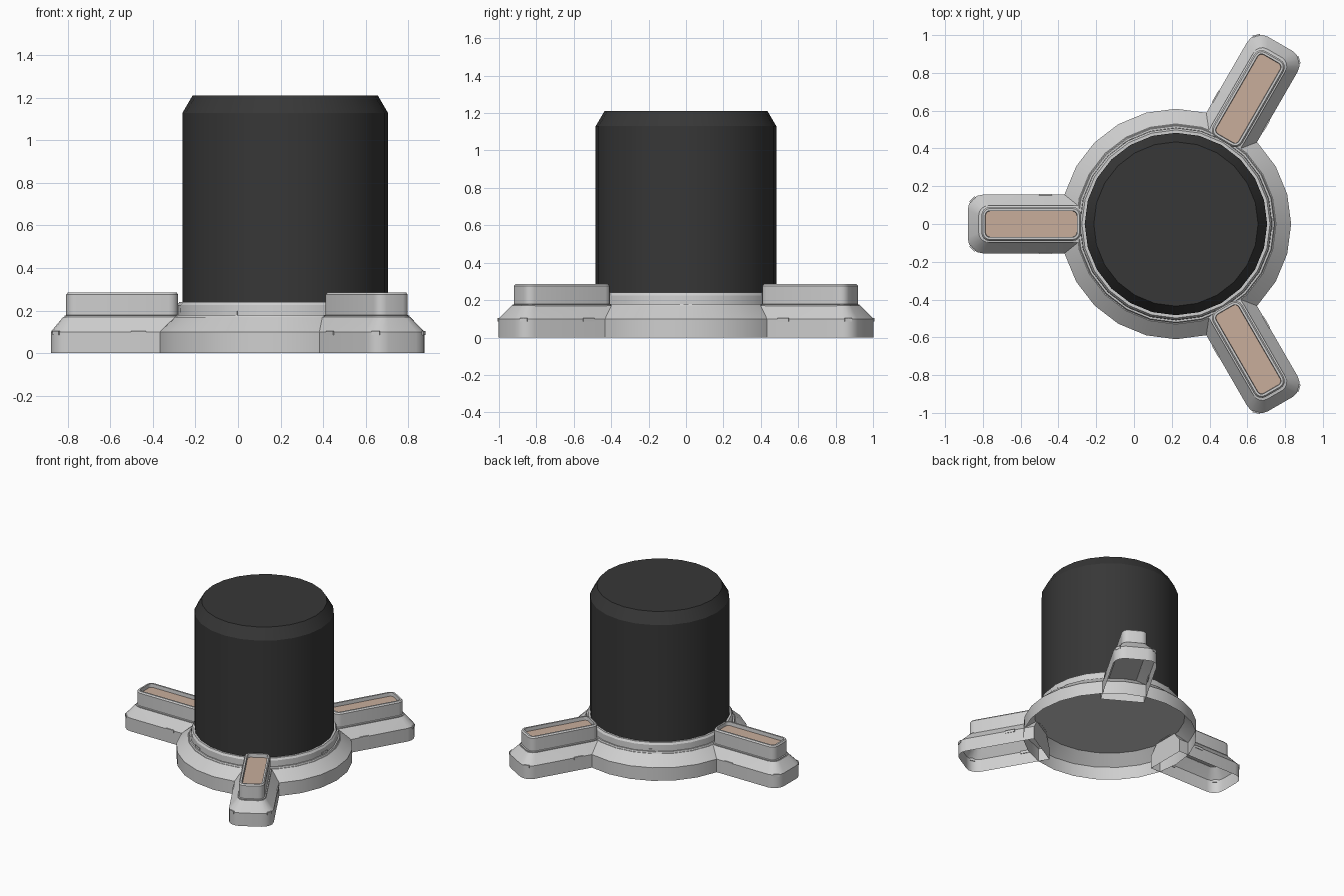
import bpy, bmesh, math
from mathutils import Matrix, Vector

cube = bpy.data.objects.get("Cube")
if cube:
    bpy.data.objects.remove(cube, do_unlink=True)

HUB_X = 0.222
HUB_SIDES = 24


def material(name, rgb):
    m = bpy.data.materials.new(name)
    m.use_nodes = True
    m.diffuse_color = (*rgb, 1)
    m.node_tree.nodes["Principled BSDF"].inputs["Base Color"].default_value = (*rgb, 1)
    return m


grey = material("light grey", (0.62, 0.62, 0.62))
dark = material("charcoal", (0.038, 0.038, 0.038))
tan = material("tan", (0.58, 0.42, 0.33))


def circle(radius, z):
    step = math.tau / HUB_SIDES
    return [Vector((radius * math.cos(i * step), radius * math.sin(i * step), z))
            for i in range(HUB_SIDES)]


def bar(x0, x1, half, z, r_in, r_out, segments=4):
    """Rounded rectangle outline lying along +x."""
    points = []
    for k, (x, y, r) in enumerate([(x1, half, r_out), (x0, half, r_in),
                                   (x0, -half, r_in), (x1, -half, r_out)]):
        sx = -1 if x == x1 else 1
        sy = -1 if y > 0 else 1
        for i in range(segments + 1 if r else 1):
            a = math.pi / 2 * (k + i / segments)
            points.append(Vector((x + sx * r + r * math.cos(a) if r else x,
                                  y + sy * r + r * math.sin(a) if r else y, z)))
    return points


def loft(name, rings, mats, angle=0, cap_material=0):
    """Join outlines in order, cap the last one, leave the first one open."""
    bm = bmesh.new()
    loops = [[bm.verts.new(p) for p in ring] for ring in rings]
    for low, high in zip(loops, loops[1:]):
        n = len(low)
        for i in range(n):
            j = (i + 1) % n
            bm.faces.new((low[i], low[j], high[j], high[i]))
    bm.faces.new(loops[-1]).material_index = cap_material
    return finish(name, bm, mats, angle)


def finish(name, bm, mats, angle=0):
    bm.transform(Matrix.Translation((HUB_X, 0, 0)) @ Matrix.Rotation(angle, 4, "Z"))
    mesh = bpy.data.meshes.new(name)
    bm.to_mesh(mesh)
    bm.free()
    for m in mats:
        mesh.materials.append(m)
    ob = bpy.data.objects.new(name, mesh)
    bpy.context.collection.objects.link(ob)
    bpy.ops.object.select_all(action="DESELECT")
    ob.select_set(True)
    bpy.context.view_layer.objects.active = ob
    bpy.ops.object.shade_smooth_by_angle(angle=math.radians(25))
    return ob


def clip(name, location, size, angle, turn=0):
    """Thin raised tab."""
    bm = bmesh.new()
    bmesh.ops.create_cube(bm, size=1)
    bm.transform(Matrix.Translation(location) @ Matrix.Rotation(turn, 4, "Z")
                 @ Matrix.Diagonal((*size, 1)))
    finish(name, bm, [grey], angle)


# Hollow hub with a sloped shoulder
loft("hub_base", [circle(0.61, 0), circle(0.61, 0.1), circle(0.53, 0.17)], [grey])

# Collar that holds the column
loft("collar", [circle(r, z) for r, z in
                [(0.525, 0.17), (0.52, 0.18), (0.51, 0.18), (0.508, 0.225),
                 (0.498, 0.24), (0.47, 0.24)]], [grey])

# Dark column with chamfered top
loft("column", [circle(0.483, 0.235), circle(0.483, 1.13), circle(0.435, 1.212)], [dark])

# Three arms with padded rests
for label, degrees in [("right", 180), ("back_left", 60), ("front_left", -60)]:
    a = math.radians(degrees)
    loft(label + "_arm",
         [bar(0.51, 1.102 - d, 0.155 - d, z, 0, 0.08 - d / 2)
          for d, z in [(0, 0), (0, 0.1), (0.058, 0.17)]], [grey], a)
    loft(label + "_rest",
         [bar(0.503 + d, 1.03 - d, 0.09 - d, z, 0.045 - d, 0.045 - d)
          for d, z in [(-0.008, 0.168), (-0.008, 0.176), (0, 0.178), (0, 0.275),
                       (0.008, 0.285), (0.02, 0.285), (0.022, 0.258)]],
         [grey, tan], a, cap_material=1)
    # Small tabs along the edges
    for side in (-1, 1):
        clip(label + "_side_tab", (0.69, side * 0.154, 0.095), (0.07, 0.008, 0.02), a)
        clip(label + "_corner_tab", (1.077, side * 0.13, 0.095), (0.04, 0.008, 0.02), a,
             -side * math.pi / 4)
    clip(label + "_collar_tab", (-0.506, 0, 0.185), (0.008, 0.065, 0.025), a)
